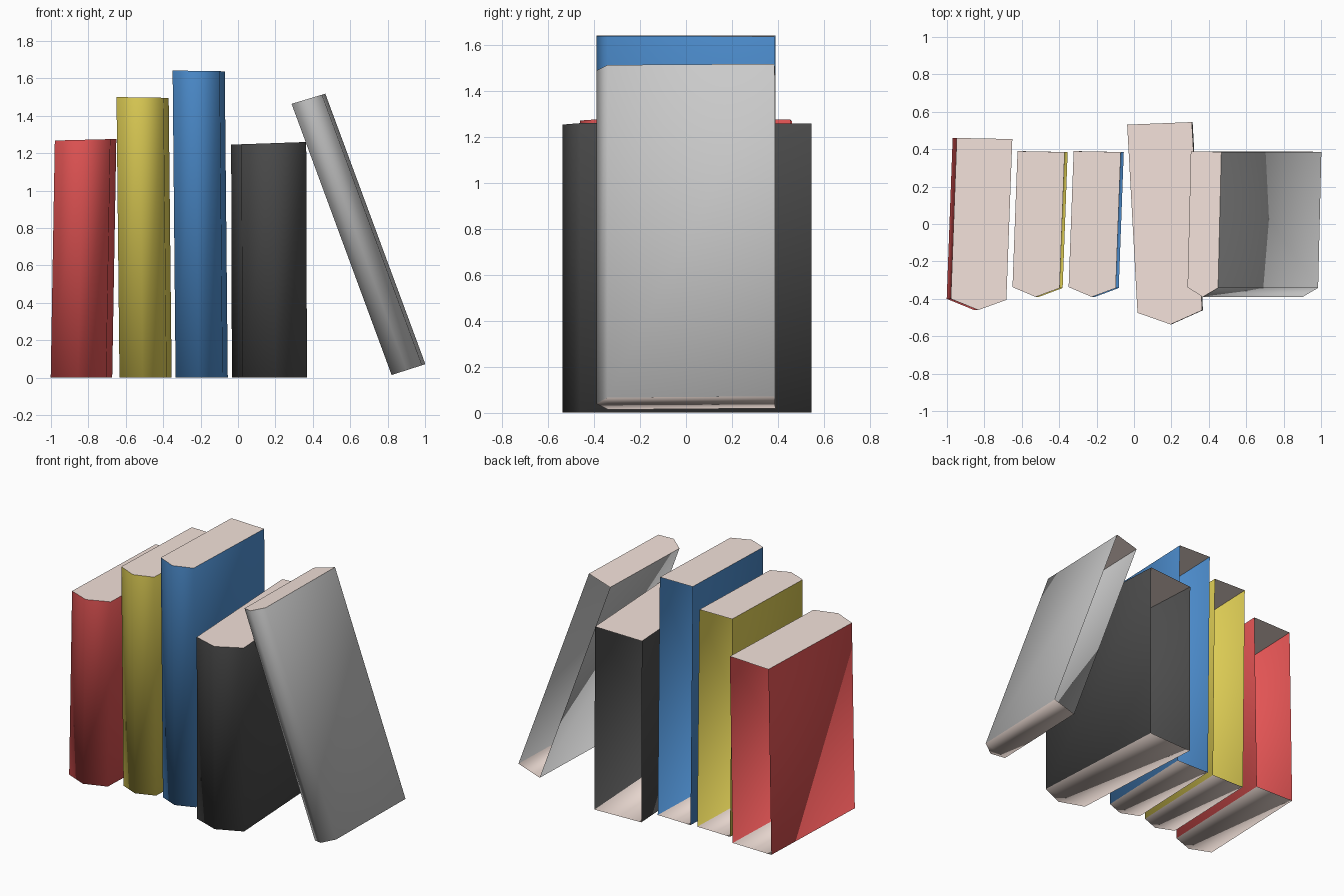
import bpy, bmesh

if "Cube" in bpy.data.objects:
    bpy.data.objects.remove(bpy.data.objects["Cube"])


def material(name, rgb):
    m = bpy.data.materials.new(name)
    m.diffuse_color = (*rgb, 1)
    m.use_nodes = True
    m.node_tree.nodes["Principled BSDF"].inputs["Base Color"].default_value = m.diffuse_color
    return m


pages = material("pages", (0.90, 0.76, 0.70))


def book(name, rgb, width, top, bottom, y, yaw):
    """top/bottom = (x centre, z centre, z rise per unit x); y = (tip, shoulder, back)."""
    tip, shoulder, back = y
    w = width / 2
    # pointed spine at the front, open at the back
    profile = [(-w, back), (-w, shoulder), (0, tip), (w, shoulder), (w, back)]
    bm = bmesh.new()

    def ring(end):
        cx, cz, rise = end
        verts = []
        for px, py in profile:
            dx = px + yaw * py
            verts.append(bm.verts.new((cx + dx, py + 0.02 * px * (-1 if yaw > 0 else 2), cz + rise * dx)))
        return verts

    lo, hi = ring(bottom), ring(top)
    # cover: two boards and the folded spine
    for i in range(4):
        bm.faces.new((lo[i], lo[i + 1], hi[i + 1], hi[i]))
    # page block ends
    cap = bm.faces.new(hi)
    base = bm.faces.new(lo[::-1])
    cap.material_index = base.material_index = 1
    for f in bm.faces:
        f.smooth = True
    for e in cap.edges:
        e.smooth = False
    cap.smooth = False
    me = bpy.data.meshes.new(name)
    bm.to_mesh(me)
    bm.free()
    me.materials.append(material(name + "_cover", rgb))
    me.materials.append(pages)
    ob = bpy.data.objects.new(name, me)
    bpy.context.collection.objects.link(ob)


small = (-0.39, -0.34, 0.387)

# upright books
book("red_book", (0.86, 0.10, 0.10), 0.297, (-0.816, 1.272, 0.025), (-0.838, 0.002, 0),
     (-0.46, -0.403, 0.457), 0.037)
book("yellow_book", (0.80, 0.67, 0.10), 0.252, (-0.511, 1.498, -0.015), (-0.495, 0.002, 0), small, 0.037)
book("blue_book", (0.08, 0.29, 0.67), 0.252, (-0.211, 1.640, -0.015), (-0.195, 0.002, 0), small, 0.037)
book("black_book", (0.08, 0.08, 0.08), 0.346, (0.166, 1.253, 0.035), (0.170, 0.002, 0),
     (-0.537, -0.468, 0.538), -0.055)

# book leaning against the row
book("leaning_book", (0.70, 0.70, 0.70), 0.163, (0.376, 1.491, 0.30), (0.911, 0.043, 0.32), small, 0.024)
